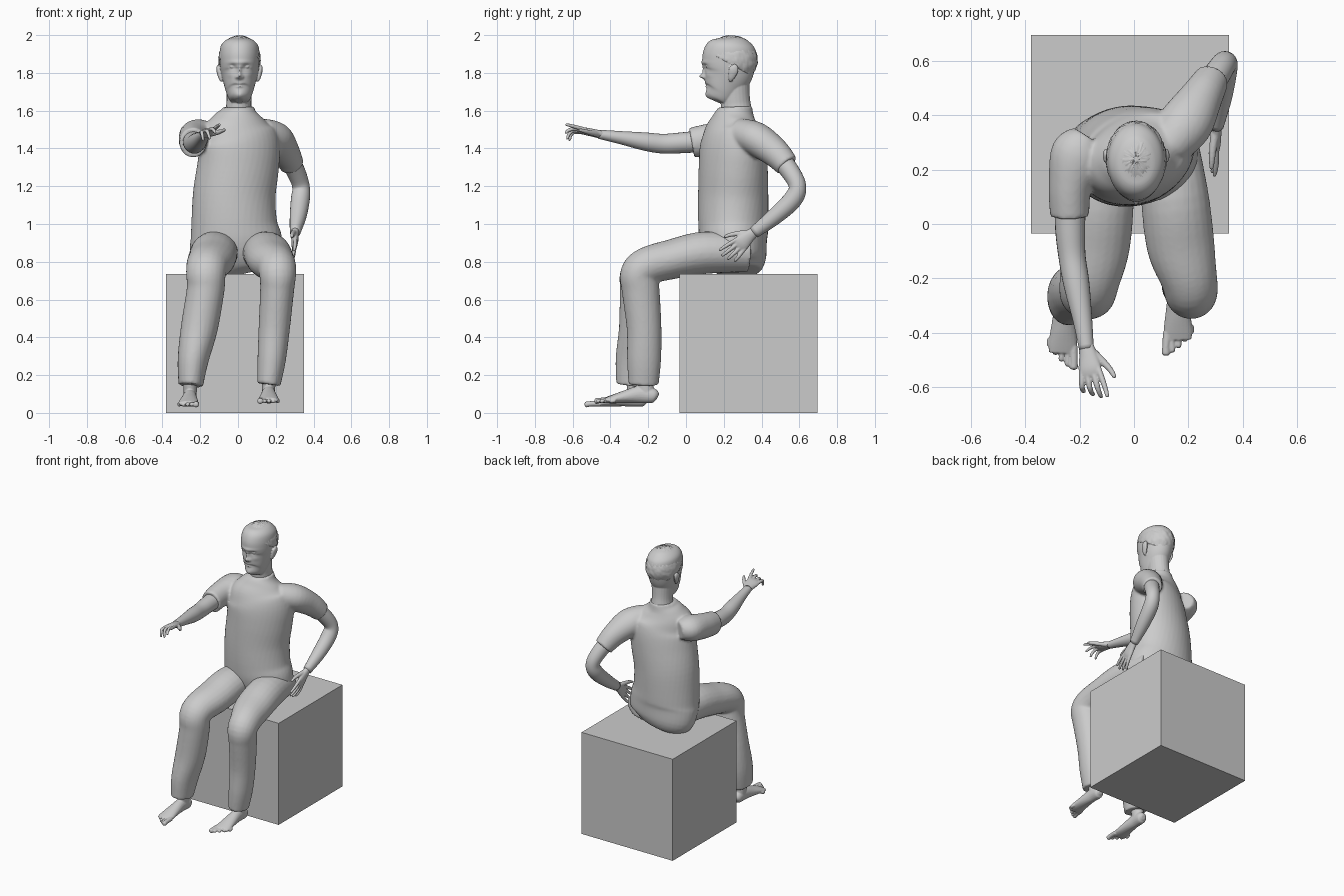
import bpy, bmesh, math, random
from mathutils import Vector, Matrix

random.seed(4)


def spline(pts, steps):
    """Catmull-Rom through tuples of any length."""
    p = [pts[0]] + list(pts) + [pts[-1]]
    out = []
    for i in range(1, len(p) - 2):
        for k in range(steps):
            t = k / steps
            out.append([0.5 * (2 * b + (c - a) * t + (2 * a - 5 * b + 4 * c - d) * t * t
                               + (3 * b - a - 3 * c + d) * t ** 3)
                        for a, b, c, d in zip(*p[i - 1:i + 3])])
    return out + [list(pts[-1])]


def tube(bm, pts, sides=24, steps=5, ref=(1, 0, 0)):
    """Elliptical tube; each point is x, y, z, half width[, half depth[, twist]]."""
    pts = [tuple(q) + ((q[3], 0) if len(q) == 4 else (0,) if len(q) == 5 else ()) for q in pts]
    path = spline(pts, steps)
    rings = []
    for i, (x, y, z, a, b, tw) in enumerate(path):
        t = (Vector(path[min(i + 1, len(path) - 1)][:3]) - Vector(path[max(i - 1, 0)][:3])).normalized()
        u = Vector(ref)
        u = (u - t * u.dot(t)).normalized()
        v = t.cross(u)
        u, v = u * math.cos(tw) + v * math.sin(tw), v * math.cos(tw) - u * math.sin(tw)
        rings.append([bm.verts.new(Vector((x, y, z)) + u * a * math.cos(w) + v * b * math.sin(w))
                      for w in (math.tau * k / sides for k in range(sides))])
    for r, s in zip(rings, rings[1:]):
        for k in range(sides):
            bm.faces.new((r[k], r[(k + 1) % sides], s[(k + 1) % sides], s[k]))
    bm.faces.new(rings[0][::-1])
    bm.faces.new(rings[-1])


def ball(bm, c, r, seg=16):
    m = Matrix.Translation(c) @ Matrix.Diagonal((*r, 1))
    return bmesh.ops.create_uvsphere(bm, u_segments=seg, v_segments=seg // 2, radius=1, matrix=m)


def finish(name, bm, voxel=None, smooth=0):
    bmesh.ops.recalc_face_normals(bm, faces=bm.faces)
    for f in bm.faces:
        f.smooth = True
    me = bpy.data.meshes.new(name)
    bm.to_mesh(me)
    bm.free()
    ob = bpy.data.objects.new(name, me)
    bpy.context.collection.objects.link(ob)
    if voxel:
        m = ob.modifiers.new("merge", 'REMESH')
        m.mode, m.voxel_size, m.use_smooth_shade = 'VOXEL', voxel, True
    if smooth:
        m = ob.modifiers.new("soften", 'SMOOTH')
        m.factor, m.iterations = 0.5, smooth
    return ob


# Box seat
bm = bmesh.new()
bmesh.ops.create_cube(bm, size=1, matrix=Matrix.Translation((-0.015, 0.33, 0.3675))
                      @ Matrix.Diagonal((0.73, 0.73, 0.735, 1)))
box = finish("box_seat", bm)
for f in box.data.polygons:
    f.use_smooth = False

# Shirt: twisted torso plus two sleeves
bm = bmesh.new()
tube(bm, [(0, .29, .745, .17, .11, 0), (-.01, .28, .8, .235, .15, 0), (-.01, .255, .9, .245, .178, 0),
          (-.02, .25, 1.0, .228, .185, .05), (-.02, .25, 1.15, .22, .185, .18),
          (0, .25, 1.3, .22, .178, .33), (.01, .25, 1.42, .22, .165, .42),
          (0, .25, 1.5, .195, .14, .42), (0, .255, 1.56, .14, .112, .3),
          (.002, .26, 1.6, .092, .095, .15), (.002, .26, 1.62, .084, .088, 0)], 40)
tube(bm, [(-.17, .32, 1.47, .06), (-.205, .26, 1.47, .1, .085), (-.235, .14, 1.45, .08, .085),
          (-.237, .03, 1.43, .072, .08)])
tube(bm, [(.12, .28, 1.48, .08), (.19, .37, 1.45, .1, .09), (.25, .47, 1.38, .078), (.287, .535, 1.31, .064)])
finish("shirt", bm, .009, 4)

# Trousers
bm = bmesh.new()
tube(bm, [(-.11, .33, .845, .11, .1), (-.125, .1, .848, .125, .112), (-.14, -.08, .812, .125, .105),
          (-.162, -.2, .78, .112, .1), (-.17, -.25, .735, .105, .098), (-.172, -.25, .65, .1, .1),
          (-.205, -.25, .45, .098, .105), (-.238, -.265, .28, .082, .108), (-.25, -.28, .145, .065, .09)])
tube(bm, [(.12, .33, .845, .11, .1), (.15, .1, .848, .125, .112), (.172, -.08, .812, .125, .105),
          (.202, -.2, .78, .105, .1), (.21, -.25, .735, .098, .098), (.207, -.24, .65, .09, .1),
          (.192, -.222, .45, .083, .092), (.178, -.222, .28, .075, .09), (.163, -.225, .15, .062, .08)])
finish("trousers", bm, .009, 3)

# Bare arms
bm = bmesh.new()
tube(bm, [(-.235, .1, 1.44, .058), (-.235, -.02, 1.43, .055), (-.228, -.12, 1.425, .05, .052),
          (-.212, -.22, 1.437, .048), (-.19, -.35, 1.458, .036, .034), (-.175, -.46, 1.475, .027, .024)])
finish("right_arm", bm)
bm = bmesh.new()
tube(bm, [(.25, .47, 1.38, .055), (.305, .55, 1.28, .05), (.333, .59, 1.2, .046), (.33, .565, 1.13, .05),
          (.318, .47, 1.04, .044), (.302, .36, .955, .028, .032)])
finish("left_arm", bm)


def hand(name, wrist, f, s, flip, curls):
    """Palm along f with the thumb towards s; fingers curl to the palm side."""
    w, f = Vector(wrist), Vector(f).normalized()
    s = Vector(s)
    s = (s - f * s.dot(f)).normalized()
    n = s.cross(f) * flip
    at = lambda d, o, h: tuple(w + f * d + s * o + n * h)
    bm = bmesh.new()
    tube(bm, [at(-.02, 0, 0) + (.026, .022), at(.03, .002, 0) + (.034, .02), at(.08, 0, 0) + (.043, .017),
              at(.11, 0, .003) + (.038, .011)], 20, ref=s)
    for (o, L), c in zip(((.032, .1), (.011, .112), (-.011, .104), (-.032, .083)), curls):
        tube(bm, [at(.085, o, 0) + (.011,), at(.1 + L * .4, o * 1.3, c * L * .1) + (.0105,),
                  at(.1 + L * (.75 - .2 * c), o * 1.45, c * L * .4) + (.009,),
                  at(.1 + L * (.97 - .45 * c), o * 1.5, c * L * .72) + (.007,),
                  at(.1 + L * (1 - .5 * c), o * 1.5, c * L * .76) + (.002,)], 12, ref=s)
    tube(bm, [at(.015, .015, .005) + (.017,), at(.06, .048, .015) + (.014,), at(.095, .07, .02) + (.011,),
              at(.125, .082, .022) + (.008,), at(.13, .084, .022) + (.002,)], 12, ref=n)
    finish(name, bm, .004, 2)


hand("right_hand", (-.176, -.455, 1.474), (.17, -1, .22), (1, .15, .25), 1, (.0, .45, .75, .9))
hand("left_hand", (.302, .355, .952), (-.02, -.75, -.66), (.1, -.66, .75), -1, (.1, .15, .2, .25))


def foot(name, x, heel, sole, yaw, lean):
    """Bare foot with ankle and five toes; lean moves the ankle forward."""
    c, s = math.cos(yaw), math.sin(yaw)
    at = lambda d, o, h: (x + d * s + o * c, heel - d * c + o * s, sole + h)
    inner = -1 if x > 0 else 1
    bm = bmesh.new()
    tube(bm, [at(0, 0, .035) + (.015,), at(.02, 0, .042) + (.034, .038), at(.09, 0, .05) + (.036, .046),
              at(.17, 0, .038) + (.045, .034), at(.24, 0, .024) + (.053, .022),
              at(.275, 0, .018) + (.05, .014)], 20)
    tube(bm, [at(.06, 0, .05) + (.034, .042), at(.066, 0, .1) + (.036, .045), at(.07 + lean, 0, .19) + (.042, .05)])
    for k in range(5):
        o, d, r = inner * (.04 - .021 * k), .335 - .008 * k - .003 * k * k, .016 if k == 0 else .011
        tube(bm, [at(.25, o, .02) + (r,), at(d - .03, o * 1.1, .018) + (r * .9,), at(d - .008, o * 1.1, .014) + (r,),
                  at(d, o * 1.1, .013) + (r * .4,)], 12)
    finish(name, bm, .004, 3)


foot("right_foot", -.25, -.2, .03, -.05, .01)
foot("left_foot", .162, -.15, .048, 0, 0)

# Head: lofted skull, then soft bumps for the face (x, z, width, height, y shift)
bm = bmesh.new()
tube(bm, [(.008, .15, 1.652, .02, .03), (.008, .158, 1.668, .05, .063), (.008, .184, 1.7, .07, .092),
          (.008, .206, 1.75, .085, .114), (.008, .223, 1.8, .097, .131), (.008, .228, 1.85, .104, .142),
          (.008, .232, 1.9, .106, .142), (.008, .235, 1.945, .098, .126), (.008, .237, 1.975, .07, .09),
          (.008, .237, 1.99, .03, .04)], 96, 8)
bumps = [(0, 1.782, .013, .013, -.03), (0, 1.81, .009, .02, -.014), (0, 1.856, .06, .01, -.006),
         (.037, 1.834, .017, .012, .013), (-.037, 1.834, .017, .012, .013),
         (.016, 1.777, .007, .007, -.009), (-.016, 1.777, .007, .007, -.009),
         (0, 1.742, .02, .006, -.009), (0, 1.728, .017, .006, -.009), (0, 1.735, .022, .0025, .005),
         (0, 1.682, .02, .014, -.006), (.05, 1.79, .02, .016, -.004), (-.05, 1.79, .02, .016, -.004)]
for v in bm.verts:
    if v.co.y < .2:
        x, z = v.co.x - .008, v.co.z
        v.co.y += sum(d * math.exp(-((x - a) / w) ** 2 - ((z - b) / h) ** 2) for a, b, w, h, d in bumps)
tube(bm, [(.003, .275, 1.55, .085, .085), (.004, .265, 1.62, .068, .08), (.006, .26, 1.67, .066, .078),
          (.008, .255, 1.75, .07, .08)])
for sx in (-1, 1):
    ball(bm, (.008 + sx * .038, .115, 1.833), (.014, .011, .009))
    tube(bm, [(.008 + sx * .094, .235, 1.755, .006, .006), (.008 + sx * .102, .24, 1.775, .01, .017),
              (.008 + sx * .11, .25, 1.81, .012, .026), (.008 + sx * .11, .253, 1.832, .011, .022),
              (.008 + sx * .106, .25, 1.842, .005, .008)], 16)
finish("head", bm, .004, 1)

# Short rough hair cut along a slanting hairline
bm = bmesh.new()
ball(bm, (.008, .238, 1.868), (.114, .144, .132), 72)
bmesh.ops.bisect_plane(bm, geom=bm.verts[:] + bm.edges[:] + bm.faces[:], plane_co=(0, .09, 1.925),
                       plane_no=(0, .55, 1), clear_inner=True)
mid = Vector((.008, .238, 1.868))
for v in bm.verts:
    v.co = mid + (v.co - mid) * (1 - random.random() * .045)
bmesh.ops.holes_fill(bm, edges=[e for e in bm.edges if e.is_boundary])
finish("hair", bm)
